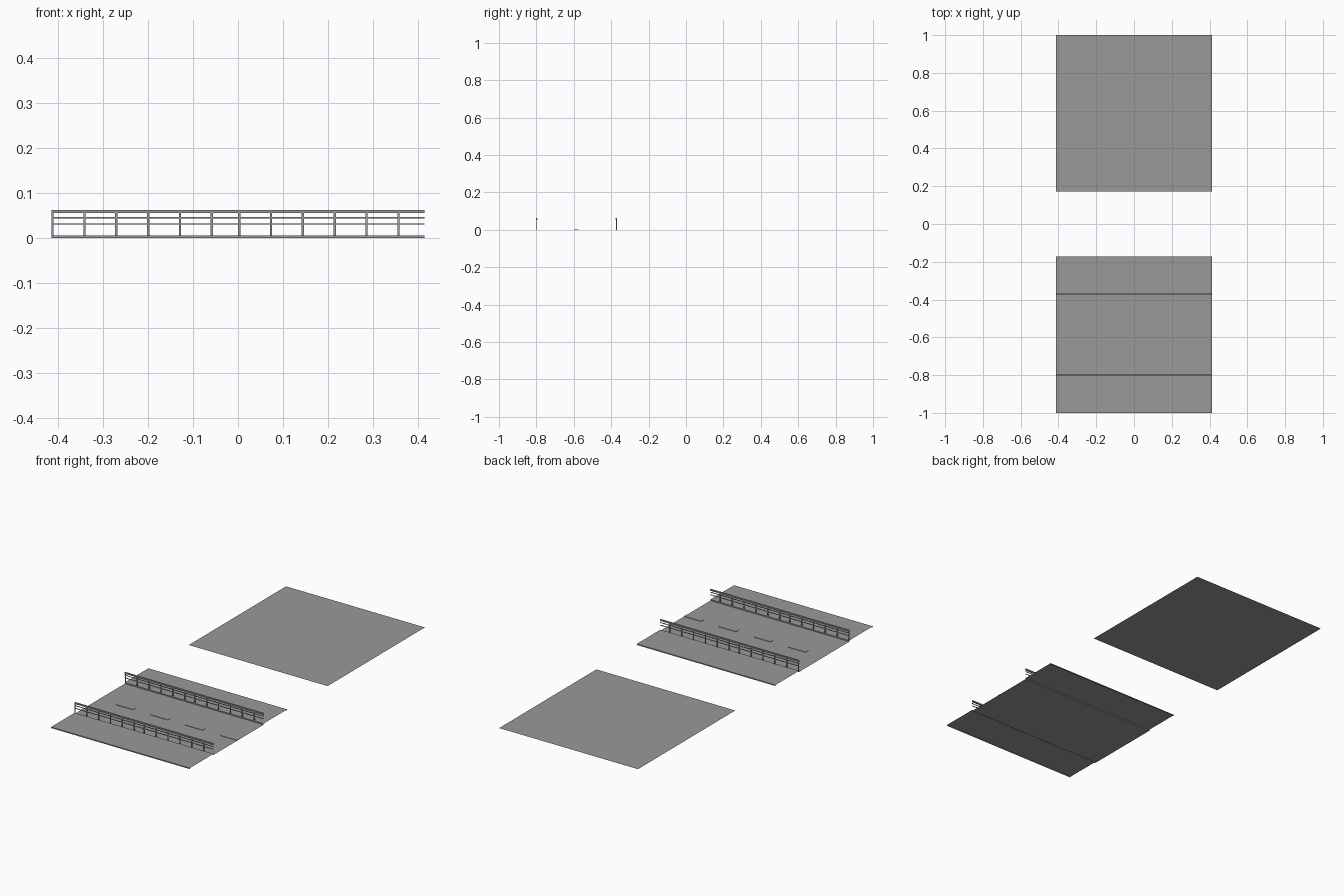
import bpy

if "Cube" in bpy.data.objects:
    bpy.data.objects.remove(bpy.data.objects["Cube"])

H = 0.414            # half width of a tile
CY = -0.586          # centre line of the road tile
KERB = 0.006         # pavement height

grey = bpy.data.materials.new("concrete_grey")
grey.diffuse_color = (0.32, 0.32, 0.32, 1)
grey.use_nodes = True
grey.node_tree.nodes["Principled BSDF"].inputs["Base Color"].default_value = grey.diffuse_color


def make(name, verts, faces):
    mesh = bpy.data.meshes.new(name)
    mesh.from_pydata(verts, [], faces)
    mesh.materials.append(grey)
    ob = bpy.data.objects.new(name, mesh)
    bpy.context.collection.objects.link(ob)
    return ob


def sheet(name, profile):
    """Extrude an open (y, z) profile across the tile in x."""
    verts = [(x, y, z) for y, z in profile for x in (-H, H)]
    faces = [(2 * i, 2 * i + 1, 2 * i + 3, 2 * i + 2) for i in range(len(profile) - 1)]
    return make(name, verts, faces)


def boxes(name, specs):
    """Join boxes given as (x0, x1, y0, y1, z0, z1) in one object."""
    verts, faces = [], []
    for x0, x1, y0, y1, z0, z1 in specs:
        n = len(verts)
        y0, y1 = min(y0, y1), max(y0, y1)
        verts += [(x, y, z) for x in (x0, x1) for y in (y0, y1) for z in (z0, z1)]
        faces += [tuple(n + k for k in f) for f in (
            (0, 1, 3, 2), (4, 6, 7, 5), (0, 4, 5, 1),
            (2, 3, 7, 6), (0, 2, 6, 4), (1, 5, 7, 3))]
    return make(name, verts, faces)


# Plain flat ground tile at the back
sheet("plain_tile", [(0.172, 0), (1.0, 0)])

# Road deck with a raised pavement on each side
k = 0.213
sheet("road_deck", [(-1.0, 0), (-1.0, KERB), (CY - k, KERB), (CY - k, 0),
                    (CY + k, 0), (CY + k, KERB), (-0.172, KERB), (-0.172, 0)])

# Dashed centre line, same colour as the road
d = H / 4
boxes("lane_dashes", [(-H + d * (2 * i + 1), -H + d * (2 * i + 2),
                       CY - 0.012, CY + 0.012, 0.0, 0.002) for i in range(4)])

# Railings beside the kerbs, mirrored; the top rail overhangs the road
for side, label in ((-1, "front"), (1, "back")):
    def y(offset):
        return CY + side * offset
    posts = [(x0 + 0.0707 * i, x0 + 0.0707 * i + 0.005, y(0.213), y(0.217), 0.0, 0.056)
             for x0 in (-H, 0.0) for i in range(6)]
    boxes(label + "_railing_posts", posts)
    boxes(label + "_railing_bars", [(-H, H, y(0.2125), y(0.2155), z - 0.0015, z + 0.0015)
                                    for z in (0.031, 0.045)])
    boxes(label + "_railing_top", [(-H, H, y(0.209), y(0.217), 0.055, 0.062)])
